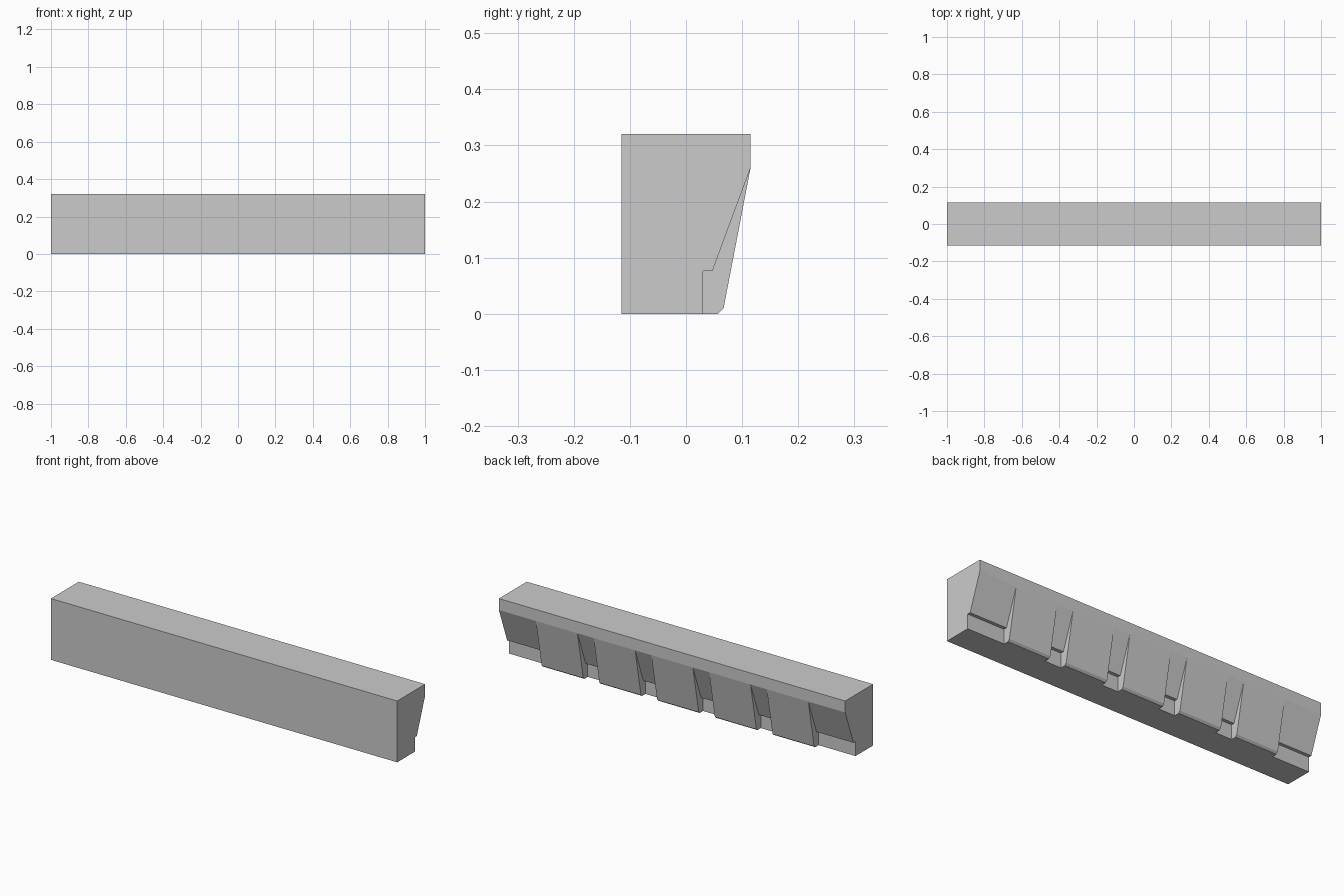
import bpy, bmesh

if "Cube" in bpy.data.objects:
    bpy.data.objects.remove(bpy.data.objects["Cube"])


def extrude_profile(name, profile, x0, x1):
    """Solid made by sweeping a (y, z) profile along x."""
    bm = bmesh.new()
    face = bm.faces.new([bm.verts.new((x0, y, z)) for y, z in profile])
    ext = bmesh.ops.extrude_face_region(bm, geom=[face])
    verts = [v for v in ext["geom"] if isinstance(v, bmesh.types.BMVert)]
    bmesh.ops.translate(bm, verts=verts, vec=(x1 - x0, 0, 0))
    bmesh.ops.recalc_face_normals(bm, faces=bm.faces)
    mesh = bpy.data.meshes.new(name)
    bm.to_mesh(mesh)
    bm.free()
    obj = bpy.data.objects.new(name, mesh)
    bpy.context.collection.objects.link(obj)
    return obj


# Long beam with a recessed, sloping back
recess = [(0.03, 0.0), (0.03, 0.076), (0.047, 0.076), (0.115, 0.26)]
beam = [(-0.115, 0.0)] + recess + [(0.115, 0.32), (-0.115, 0.32)]
extrude_profile("beam", beam, -1, 1)

# Five evenly spaced blocks filling the recess, chamfered at the bottom
block = recess + [(0.067, 0.01), (0.057, 0.0)]
half_width = 0.12
for i in range(5):
    x = (i - 2) / 3
    extrude_profile(f"back_block_{i + 1}", block, x - half_width, x + half_width)
